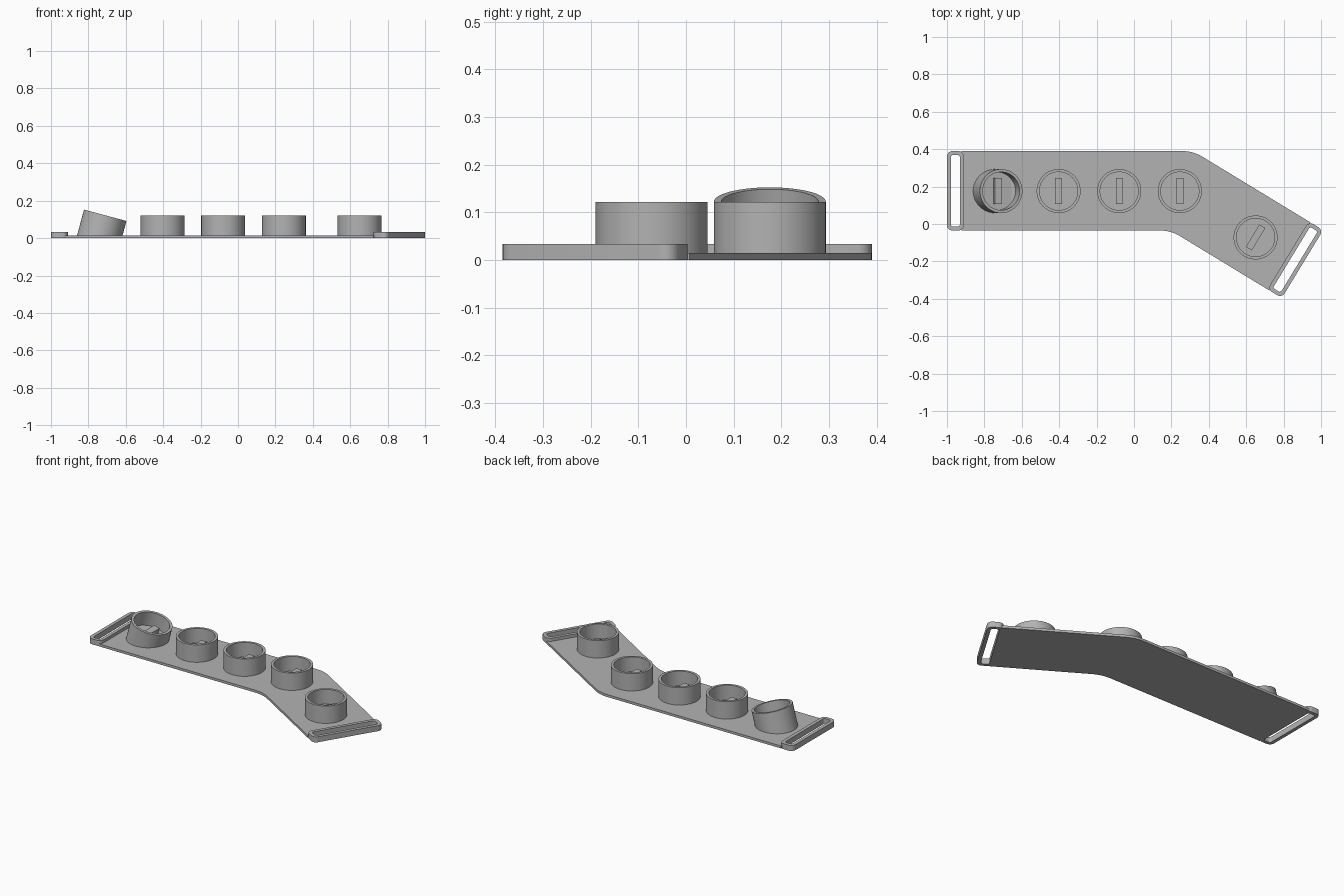
import bpy
import bmesh
from math import radians, sin, cos, tan, pi
from mathutils import Matrix, Vector

cube = bpy.data.objects.get("Cube")
if cube:
    bpy.data.objects.remove(cube, do_unlink=True)

grey = bpy.data.materials.new("plain grey")
grey.use_nodes = True
color = (0.45, 0.45, 0.45, 1)
grey.diffuse_color = color
grey.node_tree.nodes["Principled BSDF"].inputs["Base Color"].default_value = color

# Main dimensions
BEND = radians(31.3)
TOP, WIDTH = 0.39, 0.425
BOTTOM = TOP - WIDTH
PLATE_H, LOOP_H, RIM_Z = 0.015, 0.034, 0.122
LOOP_W, SLOT_EDGE = 0.09, 0.018
CUP_R, BORE_R, BORE_DEPTH = 0.1175, 0.102, 0.09

along = Vector((cos(BEND), -sin(BEND)))
across = Vector((sin(BEND), cos(BEND)))
bend_top = Vector((0.316, TOP))
bend_low = Vector((0.316 - WIDTH * tan(BEND / 2), BOTTOM))
tip_top = bend_top + along * 0.8136
tip_low = tip_top - across * WIDTH


def rounded(corners, radius, steps=8):
    """Outline of a polygon whose corners are replaced by arcs."""
    out = []
    for i, (p, r) in enumerate(zip(corners, radius)):
        if r == 0:
            out.append(p)
            continue
        a = (corners[i - 1] - p).normalized()
        b = (corners[(i + 1) % len(corners)] - p).normalized()
        half = a.angle(b) / 2
        centre = p + (a + b).normalized() * (r / sin(half))
        start = p + a * (r / tan(half)) - centre
        end = p + b * (r / tan(half)) - centre
        sweep = pi - 2 * half
        for k in range(steps + 1):
            t = k / steps
            out.append(centre + (start * sin((1 - t) * sweep)
                                 + end * sin(t * sweep)) / sin(sweep))
    return out


def finish(obj):
    obj.data.materials.clear()
    obj.data.materials.append(grey)
    bpy.ops.object.select_all(action='DESELECT')
    obj.select_set(True)
    bpy.context.view_layer.objects.active = obj
    bpy.ops.object.shade_smooth_by_angle(angle=radians(30))


def slab(name, outlines, height):
    """Flat extruded shape; later outlines become holes."""
    curve = bpy.data.curves.new(name, 'CURVE')
    curve.dimensions, curve.fill_mode = '2D', 'BOTH'
    curve.extrude = height / 2
    for outline in outlines:
        s = curve.splines.new('POLY')
        s.points.add(len(outline) - 1)
        for point, p in zip(s.points, outline):
            point.co = (p.x, p.y, 0, 1)
        s.use_cyclic_u = True
    temp = bpy.data.objects.new(name, curve)
    bpy.context.collection.objects.link(temp)
    dg = bpy.context.evaluated_depsgraph_get()
    mesh = bpy.data.meshes.new_from_object(temp.evaluated_get(dg))
    bpy.data.objects.remove(temp, do_unlink=True)
    bm = bmesh.new()
    bm.from_mesh(mesh)
    bmesh.ops.remove_doubles(bm, verts=bm.verts, dist=0.0001)
    bmesh.ops.translate(bm, verts=bm.verts, vec=(0, 0, height / 2))
    bmesh.ops.recalc_face_normals(bm, faces=bm.faces)
    bm.to_mesh(mesh)
    bm.free()
    obj = bpy.data.objects.new(name, mesh)
    bpy.context.collection.objects.link(obj)
    finish(obj)


def mesh_object(name, bm):
    bmesh.ops.recalc_face_normals(bm, faces=bm.faces)
    mesh = bpy.data.meshes.new(name)
    bm.to_mesh(mesh)
    bm.free()
    obj = bpy.data.objects.new(name, mesh)
    bpy.context.collection.objects.link(obj)
    finish(obj)


def strap_loop(name, corner, inward, down):
    """Rounded frame with a strap slot, from its outer upper corner."""
    def frame(inset, r):
        a, b = inset, LOOP_W - inset
        c, d = inset, WIDTH - inset
        return rounded([corner + inward * u + down * v
                        for u, v in ((a, c), (b, c), (b, d), (a, d))], [r] * 4)
    slab(name, [frame(0, 0.03), frame(SLOT_EDGE + 0.003, 0.012)], LOOP_H)


def cup(name, x, y, turn=0, tilt=0):
    """Hollow round holder with a raised key inside; origin at the rim."""
    place = (Matrix.Translation((x, y, RIM_Z)) @ Matrix.Rotation(turn, 4, 'Z')
             @ Matrix.Rotation(tilt, 4, 'Y'))
    bm = bmesh.new()
    profile = [(CUP_R, -0.2), (CUP_R, 0), (BORE_R, 0),
               (BORE_R, -BORE_DEPTH), (0, -BORE_DEPTH)]
    verts = [bm.verts.new((r, 0, z)) for r, z in profile]
    edges = [bm.edges.new(pair) for pair in zip(verts, verts[1:])]
    bmesh.ops.spin(bm, geom=verts + edges, cent=(0, 0, 0), axis=(0, 0, 1),
                   angle=2 * pi, steps=64)
    bmesh.ops.remove_doubles(bm, verts=bm.verts, dist=0.0001)
    bmesh.ops.transform(bm, matrix=place, verts=bm.verts)
    # Trim the wall just inside the base plate
    bmesh.ops.bisect_plane(bm, geom=bm.verts[:] + bm.edges[:] + bm.faces[:],
                           plane_co=(0, 0, PLATE_H / 2), plane_no=(0, 0, -1),
                           clear_outer=True)
    mesh_object(name, bm)

    bm = bmesh.new()
    shape = (Matrix.Translation((0, 0, -0.075))
             @ Matrix.Diagonal((0.037, 0.14, 0.036, 1)))
    bmesh.ops.create_cube(bm, size=1, matrix=place @ shape)
    mesh_object(name + "_key", bm)


# Bent base plate, ending under the inner bar of each strap loop
reach = LOOP_W - 0.012
left = -1 + reach
slab("base_plate", [rounded(
    [Vector((left, TOP)), bend_top, tip_top - along * reach,
     tip_low - along * reach, bend_low, Vector((left, BOTTOM))],
    [0, 0.2, 0, 0, 0.2, 0])], PLATE_H)

# Strap loops at both ends
strap_loop("right_strap_loop", Vector((-1, TOP)), Vector((1, 0)), Vector((0, -1)))
strap_loop("left_strap_loop", tip_top, -along, -across)

# Round holders: three upright, one tilted, one turned with the arm
for i in range(3):
    cup(f"holder_{i + 1}", -0.403 + 0.324 * i, 0.176)
cup("tilted_holder", -0.71, 0.176, tilt=radians(15))
cup("arm_holder", 0.65, -0.072, turn=-BEND)
